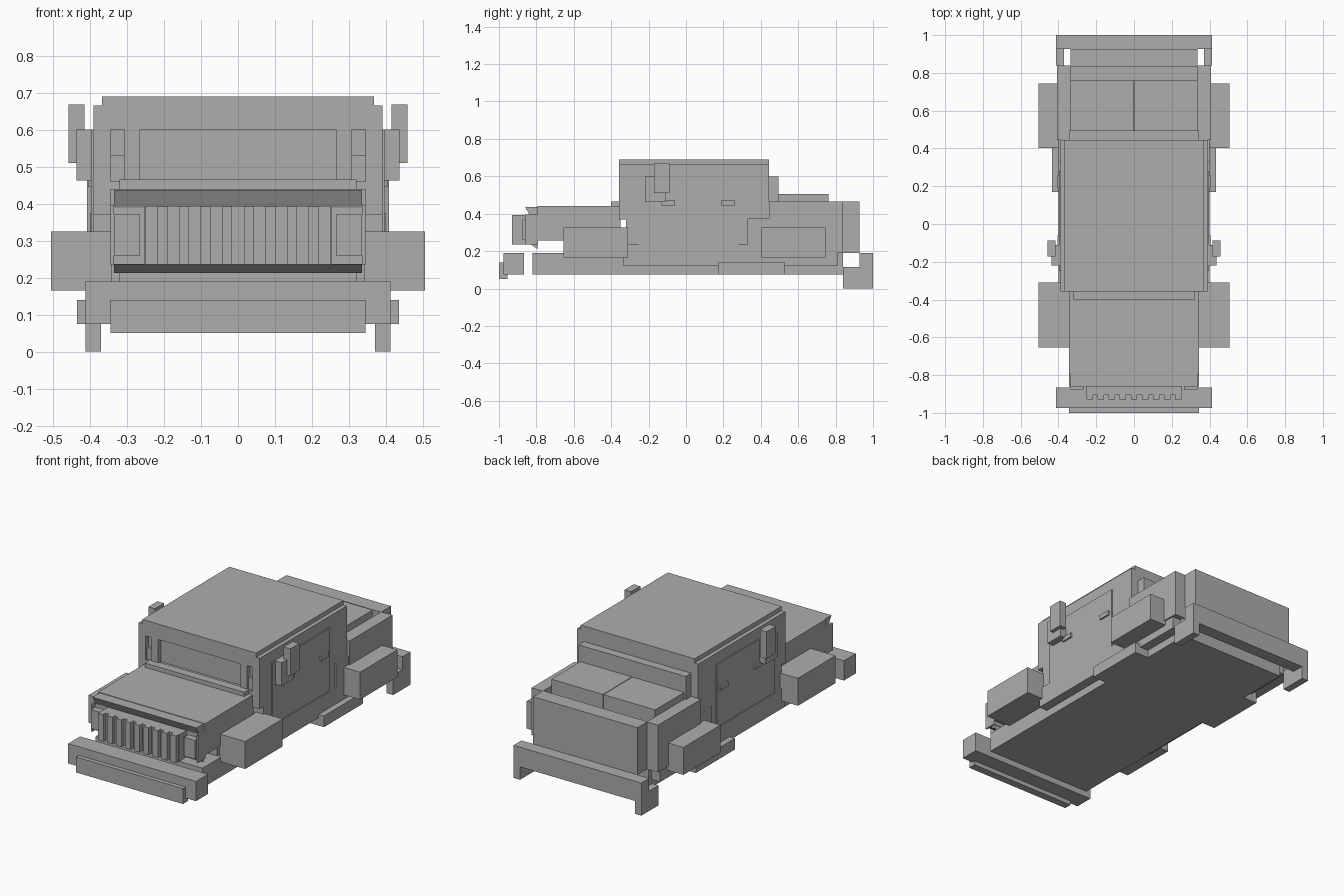
import bpy

if "Cube" in bpy.data.objects:
    bpy.data.objects.remove(bpy.data.objects["Cube"], do_unlink=True)

GREY = (0.42, 0.42, 0.42, 1)
paint = bpy.data.materials.new("plain_grey")
paint.use_nodes = True
paint.diffuse_color = GREY
for node in paint.node_tree.nodes:
    if node.type == 'BSDF_PRINCIPLED':
        node.inputs["Base Color"].default_value = GREY


def prism(name, profile, x0, x1):
    """Extrude a (y, z) outline between two x positions."""
    n = len(profile)
    verts = [(x, y, z) for x in (x0, x1) for y, z in profile]
    faces = [tuple(range(n))[::-1], tuple(range(n, 2 * n))]
    faces += [(i, (i + 1) % n, n + (i + 1) % n, n + i) for i in range(n)]
    mesh = bpy.data.meshes.new(name)
    mesh.from_pydata(verts, [], faces)
    mesh.materials.append(paint)
    obj = bpy.data.objects.new(name, mesh)
    bpy.context.collection.objects.link(obj)
    # Consistent outward normals
    import bmesh
    bm = bmesh.new()
    bm.from_mesh(mesh)
    bmesh.ops.recalc_face_normals(bm, faces=bm.faces)
    bm.to_mesh(mesh)
    bm.free()
    return obj


def box(name, x, y, z):
    return prism(name, [(y[0], z[0]), (y[1], z[0]), (y[1], z[1]), (y[0], z[1])], *x)


def wide(name, half, y, z):
    """Box centred on x = 0."""
    return box(name, (-half, half), y, z)


def pair(name, x, y, z):
    """Mirrored boxes on both sides."""
    return [box("left_" + name, x, y, z),
            box("right_" + name, (-x[1], -x[0]), y, z)]


def cut(target, cutter):
    mod = target.modifiers.new("recess", 'BOOLEAN')
    mod.operation = 'DIFFERENCE'
    mod.solver = 'EXACT'
    mod.object = cutter
    cutter.hide_render = True
    cutter.hide_viewport = True
    cutter.display_type = 'WIRE'


# Underbody
wide("chassis", 0.345, (-0.82, 0.84), (0.075, 0.19))
wide("sill", 0.4, (-0.335, 0.81), (0.12, 0.236))
wide("engine_block", 0.32, (-0.65, -0.3), (0.18, 0.27))
pair("side_step", (0.34, 0.435), (0.17, 0.53), (0.075, 0.14))

# Front bumper
wide("front_bumper", 0.412, (-0.975, -0.865), (0.075, 0.19))
wide("bumper_plate", 0.345, (-1.0, -0.955), (0.05, 0.14))

# Bonnet and cowl
wide("bonnet", 0.345, (-0.795, -0.35), (0.257, 0.44))
wide("cowl", 0.32, (-0.4, -0.35), (0.43, 0.465))

# Grille with vertical slats
wide("grille_panel", 0.335, (-0.835, -0.79), (0.236, 0.395))
wide("grille_core", 0.253, (-0.905, -0.83), (0.236, 0.392))
SLATS = 9
for i in range(SLATS):
    x = (i - (SLATS - 1) / 2) * 0.0585
    box(f"grille_slat_{i + 1}", (x - 0.017, x + 0.017), (-0.93, -0.9), (0.236, 0.394))
prism("grille_brow", [(-0.86, 0.437), (-0.835, 0.39), (-0.79, 0.39), (-0.79, 0.437)],
      -0.335, 0.335)
prism("grille_lip", [(-0.835, 0.24), (-0.795, 0.212), (-0.79, 0.262)], -0.335, 0.335)

# Headlights with outer frame bars
pair("headlight", (0.265, 0.335), (-0.875, -0.83), (0.26, 0.37))
pair("headlight_frame", (0.335, 0.345), (-0.86, -0.79), (0.236, 0.395))

# Cab with roof
cab = wide("cab", 0.39, (-0.32, 0.445), (0.236, 0.665))
cab_front = wide("cab_front", 0.39, (-0.357, -0.32), (0.37, 0.665))
wide("roof", 0.367, (-0.357, 0.445), (0.66, 0.69))

# Windscreen and side slots set into the cab front
cut(cab_front, wide("windscreen_cutter", 0.265, (-0.4, -0.33), (0.46, 0.6)))
for cutter in pair("slot_cutter", (0.308, 0.345), (-0.4, -0.33), (0.46, 0.6)):
    cut(cab_front, cutter)
pair("slot_lower_panel", (0.308, 0.345), (-0.345, -0.325), (0.46, 0.53))

# Doors, handles and mirrors
pair("door", (0.385, 0.396), (-0.25, 0.28), (0.236, 0.6))
pair("front_handle", (0.39, 0.406), (-0.13, -0.06), (0.445, 0.472))
pair("rear_handle", (0.39, 0.406), (0.19, 0.26), (0.445, 0.472))
pair("mirror_arm", (0.39, 0.436), (-0.22, -0.11), (0.463, 0.6))
pair("mirror", (0.415, 0.458), (-0.172, -0.088), (0.51, 0.668))

# Wheel blocks
for name, y in (("front_wheel_block", (-0.655, -0.31)), ("rear_wheel_block", (0.403, 0.745))):
    pair(name, (0.34, 0.505), y, (0.165, 0.325))

# Rear bed
pair("bed_corner", (0.385, 0.4), (0.33, 0.45), (0.236, 0.375))
pair("bed_side", (0.335, 0.408), (0.445, 0.84), (0.19, 0.465))
wide("bed_floor", 0.34, (0.44, 0.84), (0.18, 0.42))
wide("tail_box", 0.337, (0.835, 0.927), (0.19, 0.465))
pair("bed_lid", (0.002, 0.335), (0.49, 0.762), (0.41, 0.505))
wide("cab_back_box", 0.345, (0.44, 0.495), (0.41, 0.6))

# Rear bumper with end legs
wide("rear_bumper", 0.412, (0.927, 1.0), (0.075, 0.19))
pair("bumper_leg", (0.37, 0.412), (0.84, 1.0), (0.0, 0.115))
